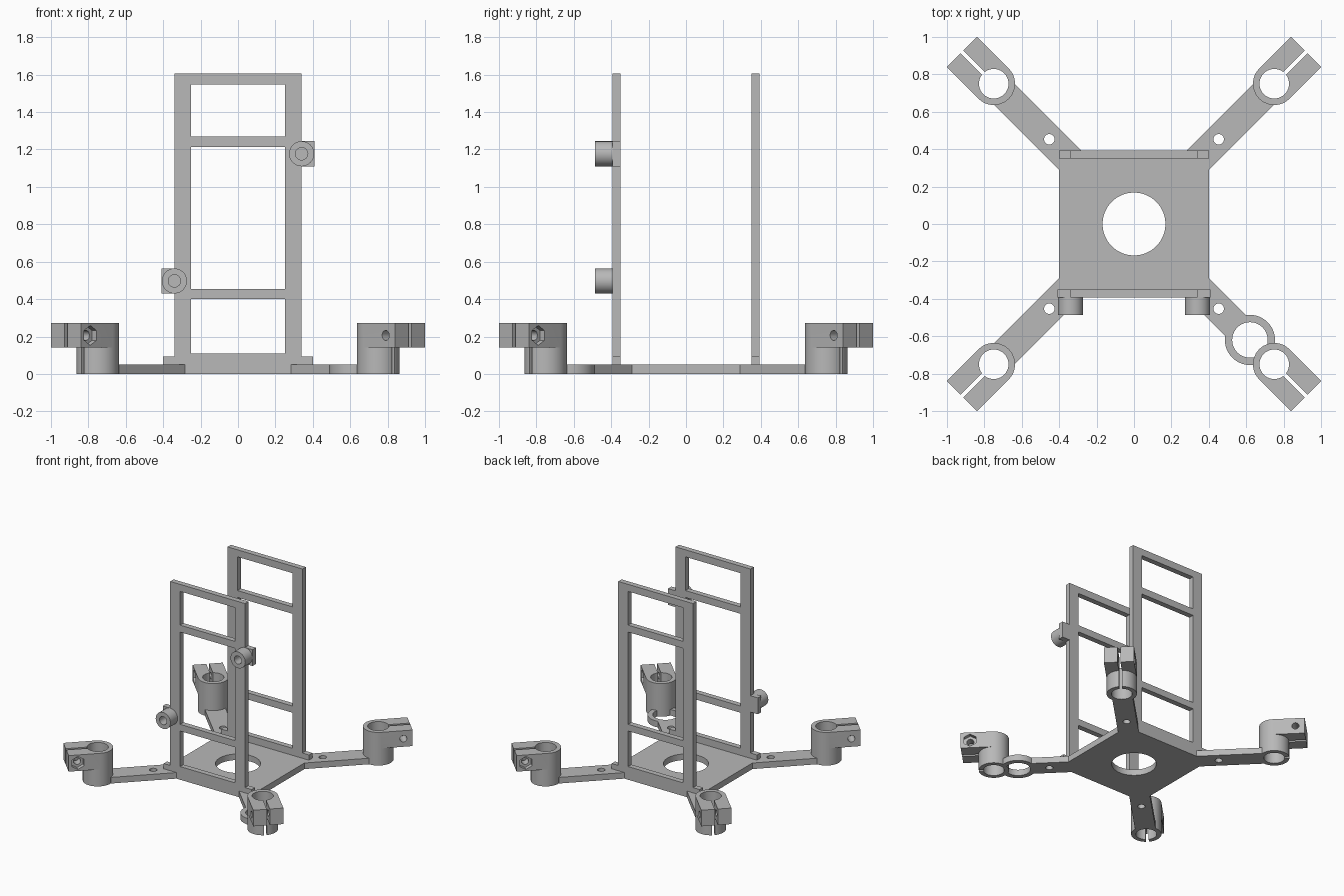
import bpy, bmesh, math
from mathutils import Matrix

if "Cube" in bpy.data.objects:
    bpy.data.objects.remove(bpy.data.objects["Cube"])

grey = bpy.data.materials.new("plain_grey")
grey.diffuse_color = (0.48, 0.48, 0.48, 1)
grey.use_nodes = True
grey.node_tree.nodes["Principled BSDF"].inputs["Base Color"].default_value = grey.diffuse_color


def circle(cx, cy, r, n=48, start=0.0):
    return [(cx + r * math.cos(start + 2 * math.pi * i / n),
             cy + r * math.sin(start + 2 * math.pi * i / n)) for i in range(n)]


def rect(x0, x1, y0, y1):
    return [(x0, y0), (x1, y0), (x1, y1), (x0, y1)]


def prism(name, pts, z0, z1, upright=False):
    """Extrude an outline; upright turns it into the xz plane, depth z -> -y."""
    bm = bmesh.new()
    face = bm.faces.new([bm.verts.new((x, y, z0)) for x, y in pts])
    ext = bmesh.ops.extrude_face_region(bm, geom=[face])
    for v in ext["geom"]:
        if isinstance(v, bmesh.types.BMVert):
            v.co.z = z1
    bmesh.ops.recalc_face_normals(bm, faces=bm.faces)
    mesh = bpy.data.meshes.new(name)
    bm.to_mesh(mesh)
    bm.free()
    if upright:
        mesh.transform(Matrix.Rotation(math.pi / 2, 4, 'X'))
    mesh.materials.append(grey)
    obj = bpy.data.objects.new(name, mesh)
    bpy.context.collection.objects.link(obj)
    return obj


def activate(obj):
    bpy.ops.object.select_all(action='DESELECT')
    obj.select_set(True)
    bpy.context.view_layer.objects.active = obj


def cut(obj, pts, z0, z1, upright=False):
    cutter = prism("cutter", pts, z0, z1, upright)
    cutter.hide_render = True
    mod = obj.modifiers.new("cut", 'BOOLEAN')
    mod.operation = 'DIFFERENCE'
    mod.solver = 'EXACT'
    mod.object = cutter
    activate(obj)
    bpy.ops.object.modifier_apply(modifier=mod.name)
    bpy.data.objects.remove(cutter, do_unlink=True)


def smooth(obj):
    activate(obj)
    bpy.ops.object.shade_smooth_by_angle(angle=math.radians(30))


T = 0.05            # base thickness
PY = 0.394          # base half depth
HUB = 0.75          # hub centre in x and y
RING = 0.62         # extra ring centre

# Base plate with its round opening
plate = prism("base_plate", rect(-0.4, 0.4, -PY, PY), 0, T)
cut(plate, circle(0, 0, 0.168, 64), -0.1, 0.2)
smooth(plate)

# Four diagonal arms with a screw hole each
arm_pts = [(0.4, 0.29), (0.745, 0.635), (0.635, 0.745), (0.284, PY), (0.4, PY)]
for sx, sy, where in ((1, 1, "back_right"), (-1, 1, "back_left"),
                      (-1, -1, "front_left"), (1, -1, "front_right")):
    arm = prism("arm_" + where, [(sx * x, sy * y) for x, y in arm_pts], 0, T)
    cut(arm, circle(sx * 0.453, sy * 0.453, 0.028, 32), -0.1, 0.2)
    if where == "front_right":
        cut(arm, circle(RING, -RING, 0.11), -0.1, 0.2)
    smooth(arm)

# Extra ring in the front right arm, clear of the hub bore
ring = prism("arm_ring", circle(RING, -RING, 0.134), 0, T)
cut(ring, circle(RING, -RING, 0.095), -0.1, 0.2)
cut(ring, circle(HUB, -HUB, 0.09), -0.1, 0.2)
smooth(ring)

# Rod clamp: round post below, split block above, built pointing along +x
R = 0.114
inner = [(R * math.cos(a), R * math.sin(a))
         for a in (math.pi / 2 + math.pi * i / 24 for i in range(25))]
outer = [(R * math.cos(a), R * math.sin(a))
         for a in (-math.pi / 2 + math.pi * i / 24 for i in range(25))]
clamp = prism("rod_clamp_back_right", inner + [(0.24, -R), (0.24, R)], 0, 0.272)
cut(clamp, outer + [(0, 0.2), (0.3, 0.2), (0.3, -0.2), (0, -0.2)], -0.1, 0.14)
cut(clamp, circle(0, 0, 0.079), -0.1, 0.4)
cut(clamp, rect(0.05, 0.3, -0.011, 0.011), -0.1, 0.4)
cut(clamp, circle(0.17, 0.206, 0.027, 32), -0.2, 0.2, True)
cut(clamp, circle(0.17, 0.206, 0.053, 6, math.pi / 2), -0.2, -0.08, True)
smooth(clamp)
for k, where in enumerate(("back_right", "back_left", "front_left", "front_right")):
    obj = clamp
    if k:
        obj = clamp.copy()
        bpy.context.collection.objects.link(obj)
        obj.name = "rod_clamp_" + where
    a = math.pi / 4 + k * math.pi / 2
    obj.location = (HUB * math.sqrt(2) * math.cos(a), HUB * math.sqrt(2) * math.sin(a), 0)
    obj.rotation_euler = (0, 0, a)

# Two upright frames; the front one has side lugs behind its pegs
W, LUG, H = 0.34, 0.408, 1.605
LOW, HIGH, PR = 0.497, 1.177, 0.067
foot = [(-W, 0.093), (-0.4, 0.093), (-0.4, T), (0.4, T), (0.4, 0.093), (W, 0.093)]
right_lug = [(W, HIGH - PR), (LUG, HIGH - PR), (LUG, HIGH + PR), (W, HIGH + PR)]
left_lug = [(-W, LOW + PR), (-LUG, LOW + PR), (-LUG, LOW - PR), (-W, LOW - PR)]
top = [(W, H), (-W, H)]
for name, pts, z0, z1 in (("front_frame", foot + right_lug + top + left_lug, 0.35, PY),
                          ("back_frame", foot + top, -PY, -0.35)):
    frame = prism(name, pts, z0, z1, True)
    for b, t in ((0.108, 0.4), (0.455, 1.213), (1.27, 1.547)):
        cut(frame, rect(-0.25, 0.25, b, t), -0.6, 0.6, True)

# Hollow pegs on the front frame
for name, x, z in (("lower_peg", -W, LOW), ("upper_peg", W, HIGH)):
    peg = prism(name, circle(x, z, PR), PY, 0.487, True)
    cut(peg, circle(x, z, 0.033, 32), 0.3, 0.6, True)
    smooth(peg)
